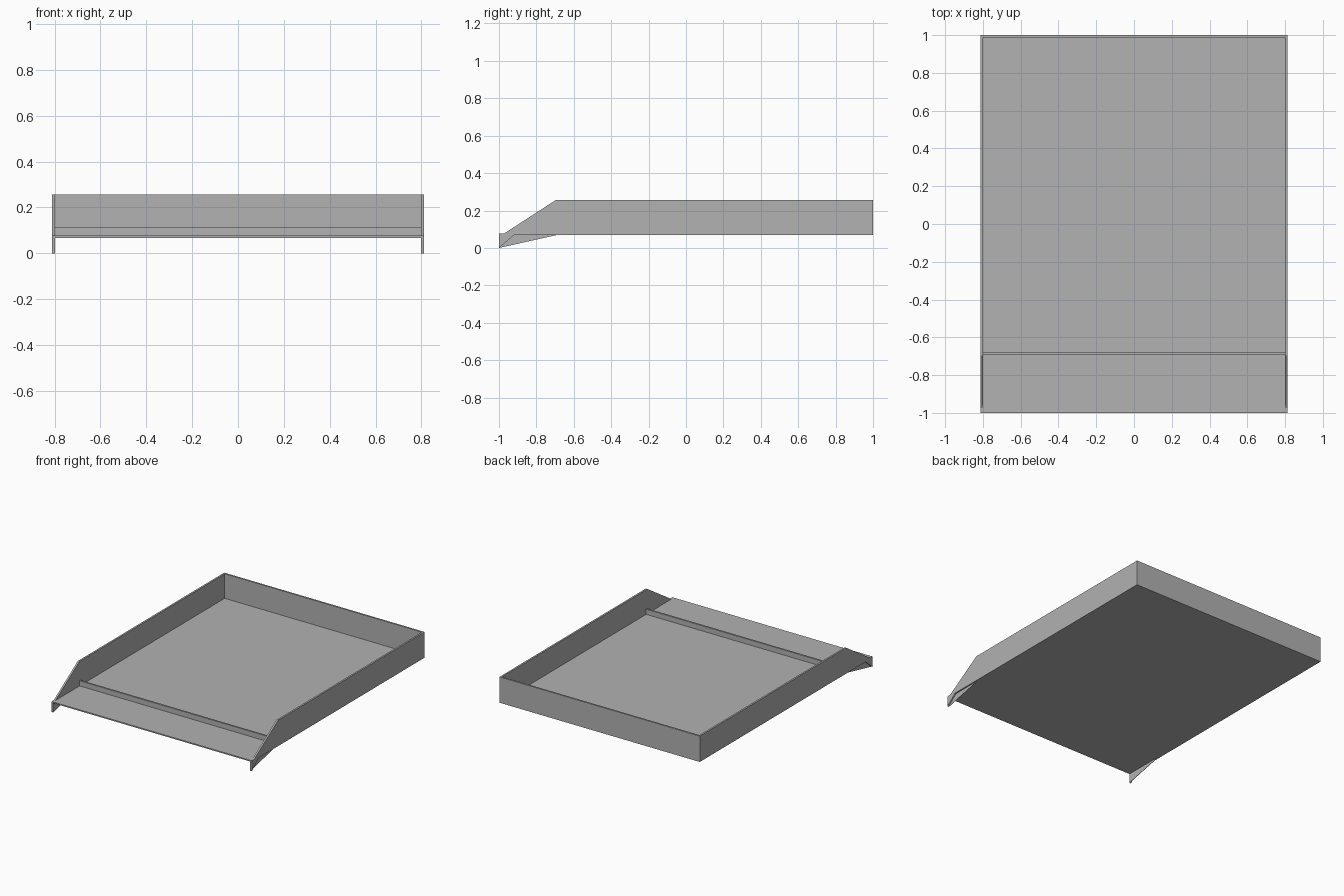
import bpy
import bmesh

default_cube = bpy.data.objects.get("Cube")
if default_cube:
    bpy.data.objects.remove(default_cube, do_unlink=True)

GREY = (0.445, 0.445, 0.445, 1.0)
HALF_WIDTH = 0.812
SHEET = 0.013
FLOOR_Z = 0.068
FLOOR_TOP = 0.077
RIM_Z = 0.257

metal = bpy.data.materials.new("plain grey")
metal.use_nodes = True
metal.diffuse_color = GREY
metal.node_tree.nodes["Principled BSDF"].inputs["Base Color"].default_value = GREY


def extrude_profile(name, profile, x_start, x_end):
    """Extrude a (y, z) outline along x."""
    bm = bmesh.new()
    outline = bm.faces.new([bm.verts.new((x_start, y, z)) for y, z in profile])
    grown = bmesh.ops.extrude_face_region(bm, geom=[outline])["geom"]
    moved = [v for v in grown if isinstance(v, bmesh.types.BMVert)]
    bmesh.ops.translate(bm, verts=moved, vec=(x_end - x_start, 0, 0))
    if not any(outline in e.link_faces for e in bm.edges):
        bm.faces.new(list(reversed(bm.verts[:len(profile)])))
    bmesh.ops.recalc_face_normals(bm, faces=bm.faces[:])
    mesh = bpy.data.meshes.new(name)
    bm.to_mesh(mesh)
    bm.free()
    mesh.materials.append(metal)
    obj = bpy.data.objects.new(name, mesh)
    bpy.context.collection.objects.link(obj)
    return obj


def rectangle(y0, y1, z0, z1):
    return [(y0, z0), (y1, z0), (y1, z1), (y0, z1)]


inner = HALF_WIDTH - SHEET

# Tray floor, back wall and low cross bar
extrude_profile("floor", rectangle(-1, 1, FLOOR_Z, FLOOR_TOP), -inner, inner)
extrude_profile("back_wall", rectangle(1 - SHEET, 1, FLOOR_Z, RIM_Z), -inner, inner)
extrude_profile("cross_bar", rectangle(-0.693, -0.68, FLOOR_TOP, 0.115), -inner, inner)

# Side walls with sloped fronts, and thin fins under the front corners
wall_outline = [(-1, 0), (-0.92, FLOOR_Z), (1, FLOOR_Z), (1, RIM_Z),
                (-0.695, RIM_Z), (-0.973, FLOOR_TOP), (-1, FLOOR_TOP)]
fin_outline = [(-1, 0), (-0.695, FLOOR_Z), (-0.92, FLOOR_Z)]
for side, sign in (("left", 1), ("right", -1)):
    extrude_profile(side + "_wall", wall_outline, sign * inner, sign * HALF_WIDTH)
    extrude_profile(side + "_fin", fin_outline, sign * inner, sign * (inner + 0.003))
